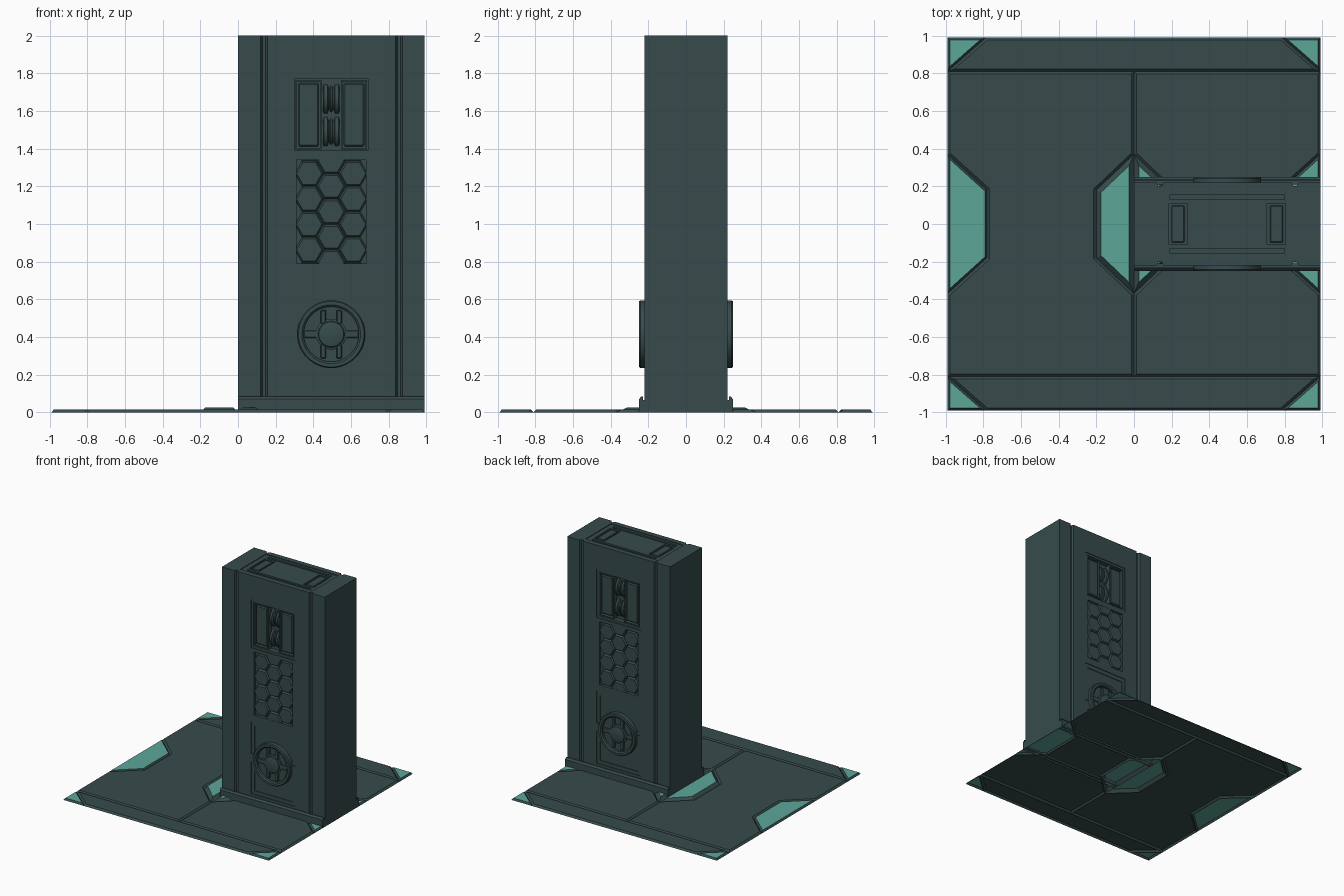
import bpy, bmesh, math
from mathutils import Matrix, Vector

if "Cube" in bpy.data.objects:
    bpy.data.objects.remove(bpy.data.objects["Cube"])

def mat(name, rgb):
    m = bpy.data.materials.new(name)
    m.diffuse_color = (*rgb, 1)
    m.use_nodes = True
    m.node_tree.nodes["Principled BSDF"].inputs["Base Color"].default_value = m.diffuse_color
    return m

DARK = mat("dark_slate", (0.038, 0.071, 0.072))
TEAL = mat("teal", (0.109, 0.38, 0.318))
CX = 0.495          # pillar centre in x
FACE = 0.22         # half depth of the pillar

def finish(bm, name, mats=(DARK,), mirror=False, bevel=0, smooth=False):
    me = bpy.data.meshes.new(name)
    bm.to_mesh(me)
    bm.free()
    ob = bpy.data.objects.new(name, me)
    bpy.context.collection.objects.link(ob)
    for m in mats:
        me.materials.append(m)
    if smooth:
        bpy.ops.object.select_all(action='DESELECT')
        ob.select_set(True)
        bpy.context.view_layer.objects.active = ob
        bpy.ops.object.shade_smooth_by_angle(angle=math.radians(35))
    if bevel:
        b = ob.modifiers.new("bevel", 'BEVEL')
        b.width, b.segments = bevel, 1
    if mirror:      # copy front details to the back
        m = ob.modifiers.new("mirror", 'MIRROR')
        m.use_axis = (False, True, False)
    return ob

def add_box(bm, x0, x1, y0, y1, z0, z1):
    c = Vector(((x0 + x1) / 2, (y0 + y1) / 2, (z0 + z1) / 2))
    s = Matrix.Diagonal((x1 - x0, y1 - y0, z1 - z0, 1))
    bmesh.ops.create_cube(bm, size=1, matrix=Matrix.Translation(c) @ s)

def boxes(name, specs, **kw):
    bm = bmesh.new()
    for s in specs:
        add_box(bm, *s)
    return finish(bm, name, **kw)

def prism(bm, pts, vec):
    f = bm.faces.new([bm.verts.new(p) for p in pts])
    r = bmesh.ops.extrude_face_region(bm, geom=[f])
    bmesh.ops.translate(bm, vec=vec, verts=[g for g in r['geom'] if isinstance(g, bmesh.types.BMVert)])
    bmesh.ops.recalc_face_normals(bm, faces=bm.faces[:])

def open_bottom(bm):
    bm.normal_update()
    low = [f for f in bm.faces if f.calc_center_median().z < 0.001]
    bmesh.ops.delete(bm, geom=low, context='FACES')

def lathe(bm, profile, matrix, seg=48):
    vs = [bm.verts.new((r, 0, h)) for r, h in profile]
    es = [bm.edges.new(p) for p in zip(vs, vs[1:])]
    r = bmesh.ops.spin(bm, geom=vs + es, cent=(0, 0, 0), axis=(0, 0, 1),
                       angle=2 * math.pi, steps=seg)
    new = list({v for f in bm.faces for v in f.verts if not f.tag} | set(vs))
    bmesh.ops.transform(bm, matrix=matrix, verts=[v for v in new if v.is_valid])
    bmesh.ops.remove_doubles(bm, verts=bm.verts[:], dist=1e-5)
    for f in bm.faces:
        f.tag = True
    bmesh.ops.recalc_face_normals(bm, faces=bm.faces[:])

# ---- floor: thin open plates with sloped skirts meeting in V grooves
def plate(bm, poly, top, inset, mi):
    pts = [Vector(p) for p in poly]
    n = len(pts)
    if sum(pts[i - 1].cross(pts[i]) for i in range(n)) < 0:
        pts.reverse()
    inner = []
    for i in range(n):
        a = (pts[i] - pts[i - 1]).normalized()
        b = (pts[(i + 1) % n] - pts[i]).normalized()
        na, nb = Vector((-a.y, a.x)), Vector((-b.y, b.x))
        inner.append(pts[i] + (na + nb) * inset / (1 + na.dot(nb)))
    lo = [bm.verts.new((p.x, p.y, 0)) for p in pts]
    hi = [bm.verts.new((p.x, p.y, top)) for p in inner]
    bm.faces.new(hi).material_index = mi
    for i in range(n):
        j = (i + 1) % n
        bm.faces.new((lo[i], lo[j], hi[j], hi[i]))

E, G = 0.99, 0.81
main = [(0, G), (E, G), (E, .37), (.78, .18), (.78, -.18), (E, -.37),
        (E, -G), (0, -G), (0, -.37), (.2, -.18), (.2, .18), (0, .37)]
side_accent = [(E, .37), (E, -.37), (.78, -.18), (.78, .18)]
mid_accent = [(0, .37), (.2, .18), (.2, -.18), (0, -.37)]
corner = [(E, E), (E, G), (.785, E)]
strip = [(-E, G), (E, G), (.785, E), (-.785, E)]

def flip(poly, sx, sy):
    return [(x * sx, y * sy) for x, y in poly]

bm = bmesh.new()
for s in (1, -1):
    plate(bm, flip(main, s, 1), 0.015, 0.014, 0)
    plate(bm, flip(strip, 1, s), 0.015, 0.014, 0)
finish(bm, "floor_plates")
bm = bmesh.new()
for s in (1, -1):
    plate(bm, flip(side_accent, s, 1), 0.015, 0.012, 1)
    plate(bm, flip(mid_accent, s, 1), 0.027, 0.026, 1)
    for t in (1, -1):
        plate(bm, flip(corner, s, t), 0.015, 0.012, 1)
finish(bm, "floor_accents", (DARK, TEAL))

# ---- pillar body: grooved plan profile pulled up
front = [(0, -FACE)]
for gx in (0.138, 0.855):
    front += [(gx - .018, -FACE), (gx - .009, -FACE + .018),
              (gx + .009, -FACE + .018), (gx + .018, -FACE)]
front.append((E, -FACE))
plan = front + [(x, -y) for x, y in reversed(front)]
bm = bmesh.new()
prism(bm, [(x, y, 0) for x, y in plan], (0, 0, 2))
body = finish(bm, "pillar_body")

# recesses: x0, x1, z0, z1, depth
recesses = [(.28, .71, 1.37, 1.79, .006), (.30, .69, 1.39, 1.77, .05),
            (.31, .68, .79, 1.34, .018),
            (.28, .71, .45, .73, .006), (.31, .68, .48, .695, .012),
            (.28, .71, .10, .38, .006), (.31, .68, .13, .30, .012)]
cuts = []
for x0, x1, z0, z1, d in recesses:
    cuts += [(x0, x1, -.3, -FACE + d, z0, z1), (x0, x1, FACE - d, .3, z0, z1)]
cuts += [(.145, .845, -.175, .175, 1.994, 2.1)]
for s in (1, -1):
    cuts.append((.19, .80, *sorted((s * .13, s * .153)), 1.98, 2.1))
    a, b = sorted((CX + s * .212, CX + s * .31))
    cuts.append((a, b, -.11, .11, 1.98, 2.1))
bpy.context.view_layer.objects.active = body
for c in cuts:
    cutter = boxes("cutter", [c])
    cutter.hide_render = True
    m = body.modifiers.new("cut", 'BOOLEAN')
    m.operation, m.solver, m.object = 'DIFFERENCE', 'EXACT', cutter
    with bpy.context.temp_override(object=body, active_object=body):
        bpy.ops.object.modifier_apply(modifier="cut")
    bpy.data.objects.remove(cutter)
bm = bmesh.new()
bm.from_mesh(body.data)
open_bottom(bm)
bm.to_mesh(body.data)
bm.free()

# raised blocks in the top slots
boxes("top_blocks", [(CX + s * .262 - .035, CX + s * .262 + .035, -.098, .098, 1.97, 1.993)
                     for s in (1, -1)], bevel=.005)

# base trim along both faces
bm = bmesh.new()
trim = [(.21, 0), (.25, 0), (.25, .07), (.237, .084), (.229, .084), (.229, .065), (.21, .065)]
prism(bm, [(0, -y, z) for y, z in trim], (E, 0, 0))
open_bottom(bm)
finish(bm, "base_trim", mirror=True)

# ---- upper bay: two side panels, raised rims and two grooved rollers
panels, rims = [], []
for s in (1, -1):
    c = CX + s * .121
    panels.append((c - .056, c + .056, -.209, -.16, 1.412, 1.748))
    rims += [(c - .07, c - .062, -.214, -.16, 1.395, 1.765), (c + .062, c + .07, -.214, -.16, 1.395, 1.765),
             (c - .062, c + .062, -.214, -.16, 1.395, 1.403), (c - .062, c + .062, -.214, -.16, 1.757, 1.765)]
boxes("bay_panels", panels, mirror=True, bevel=.008)
boxes("bay_panel_rims", rims, mirror=True)
roller = [(0, -.045), (.078, -.045), (.087, -.038), (.087, -.02), (.07, -.014),
          (.07, -.008), (.08, -.004), (.08, .004), (.07, .008), (.07, .014),
          (.087, .02), (.087, .038), (.078, .045), (0, .045)]
for name, z in (("upper_roller", 1.664), ("lower_roller", 1.49)):
    bm = bmesh.new()
    lathe(bm, roller, Matrix.Translation((CX, -.13, z)) @ Matrix.Rotation(math.pi / 2, 4, 'Y'), 40)
    finish(bm, name, mirror=True, smooth=True)

# ---- honeycomb panel: bevelled hexagon tiles trimmed to the recess
bm = bmesh.new()
P = 0.135
R = P / math.sqrt(3)
for col in (-1, 0, 1):
    for row in range(-3, 4):
        z = 1.065 + (row + (0.5 if col else 0)) * P
        M = Matrix.Translation((CX + col * 1.5 * R, -.21, z)) @ Matrix.Rotation(math.pi / 2, 4, 'X') \
            @ Matrix.Rotation(math.pi / 6, 4, 'Z')
        # start on a flat-topped hexagon
        M = M @ Matrix.Rotation(math.pi / 6 - math.pi / 6 * (1 - 1), 4, 'Z') @ Matrix.Rotation(-math.pi / 6, 4, 'Z')
        M = M @ Matrix.Rotation(math.pi / 3, 4, 'Z')
        bmesh.ops.create_cone(bm, cap_ends=True, segments=6, radius1=R - .001, radius2=R - .011,
                              depth=.016, matrix=M)
# turn tiles flat-topped if the primitive starts on the other axis
bm.verts.ensure_lookup_table()
ang = math.atan2(bm.verts[0].co.z - (1.065 - 2.5 * P), bm.verts[0].co.x - (CX - 1.5 * R))
if abs(math.sin(3 * ang)) > .5:
    for i in range(0, len(bm.verts), 12):
        vs = bm.verts[i:i + 12]
        c = sum((v.co for v in vs), Vector()) / 12
        bmesh.ops.rotate(bm, verts=vs, cent=c, matrix=Matrix.Rotation(math.pi / 6, 3, 'Y'))
for co, no in (((.31, 0, 0), (-1, 0, 0)), ((.68, 0, 0), (1, 0, 0)),
               ((0, 0, .79), (0, 0, -1)), ((0, 0, 1.34), (0, 0, 1))):
    bmesh.ops.bisect_plane(bm, geom=bm.verts[:] + bm.edges[:] + bm.faces[:],
                           plane_co=co, plane_no=no, clear_outer=True)
finish(bm, "honeycomb_tiles", mirror=True)

# ---- hand wheel: ring, dished centre and domed hub
WZ = 0.415
bm = bmesh.new()
wheel = [(0, .205), (.18, .205), (.18, .242), (.174, .25), (.156, .25), (.146, .241),
         (.146, .222), (.082, .222), (.082, .232), (.07, .236), (.066, .242),
         (.045, .247), (.022, .249), (0, .25)]
lathe(bm, wheel, Matrix.Translation((CX, 0, WZ)) @ Matrix.Rotation(math.pi / 2, 4, 'X'), 56)
finish(bm, "wheel", mirror=True, smooth=True)
spokes = []
for s in (1, -1):
    for t in (1, -1):
        z0, z1 = sorted((WZ + t * .055, WZ + t * .128))
        spokes.append((CX + s * .042 - .014, CX + s * .042 + .014, -.237, -.215, z0, z1))
    x0, x1 = sorted((CX + s * .07, CX + s * .147))
    spokes.append((x0, x1, -.231, -.215, WZ - .02, WZ + .02))
boxes("wheel_spokes", spokes, mirror=True, bevel=.004)
